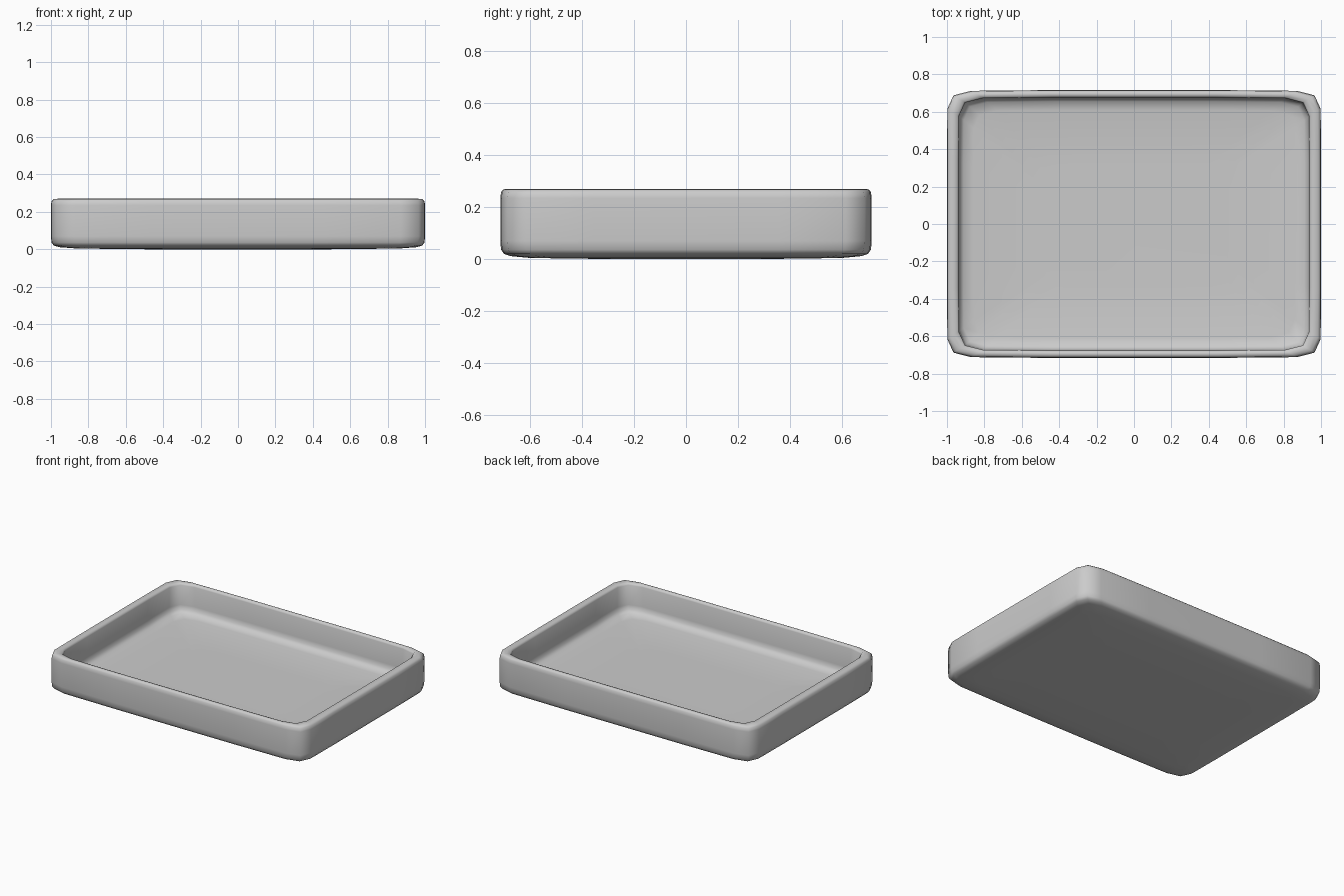
import bpy, bmesh, math

if "Cube" in bpy.data.objects:
    bpy.data.objects.remove(bpy.data.objects["Cube"])

# Cross-section of the tray: (half length, half width, height), underside to inner floor
SECTION = [
    (0.50, 0.30, 0.000), (0.86, 0.60, 0.004), (0.955, 0.675, 0.011),
    (0.985, 0.702, 0.020), (0.997, 0.713, 0.036), (1.0, 0.716, 0.07),
    (1.0, 0.716, 0.235), (0.997, 0.713, 0.258), (0.985, 0.705, 0.268),
    (0.965, 0.695, 0.270), (0.945, 0.682, 0.268), (0.938, 0.677, 0.256),
    (0.936, 0.675, 0.12), (0.931, 0.670, 0.090), (0.912, 0.655, 0.072),
    (0.86, 0.61, 0.063), (0.50, 0.30, 0.060),
]


def ring(bm, hx, hy, z):
    """Rectangle outline with softly chamfered corners."""
    quarter = [(hx, hy * 0.5), (hx - 0.002, hy - 0.10), (hx - 0.035, hy - 0.028),
               (hx - 0.13, hy - 0.004), (hx * 0.46, hy)]
    pts = list(quarter)
    pts += [(-x, y) for x, y in reversed(quarter)]
    pts += [(-x, -y) for x, y in quarter]
    pts += [(x, -y) for x, y in reversed(quarter)]
    return [bm.verts.new((x, y, z)) for x, y in pts]


# Tray shell: skin the rings and cap underside and floor
bm = bmesh.new()
rings = [ring(bm, *s) for s in SECTION]
for a, b in zip(rings, rings[1:]):
    n = len(a)
    for i in range(n):
        j = (i + 1) % n
        bm.faces.new((a[i], a[j], b[j], b[i]))
bm.faces.new(list(reversed(rings[0])))
bm.faces.new(rings[-1])
bmesh.ops.recalc_face_normals(bm, faces=bm.faces)

mesh = bpy.data.meshes.new("tray")
bm.to_mesh(mesh)
bm.free()
tray = bpy.data.objects.new("tray", mesh)
bpy.context.collection.objects.link(tray)

# Smooth shading
bpy.context.view_layer.objects.active = tray
tray.select_set(True)
bpy.ops.object.shade_smooth_by_angle(angle=math.radians(60))
